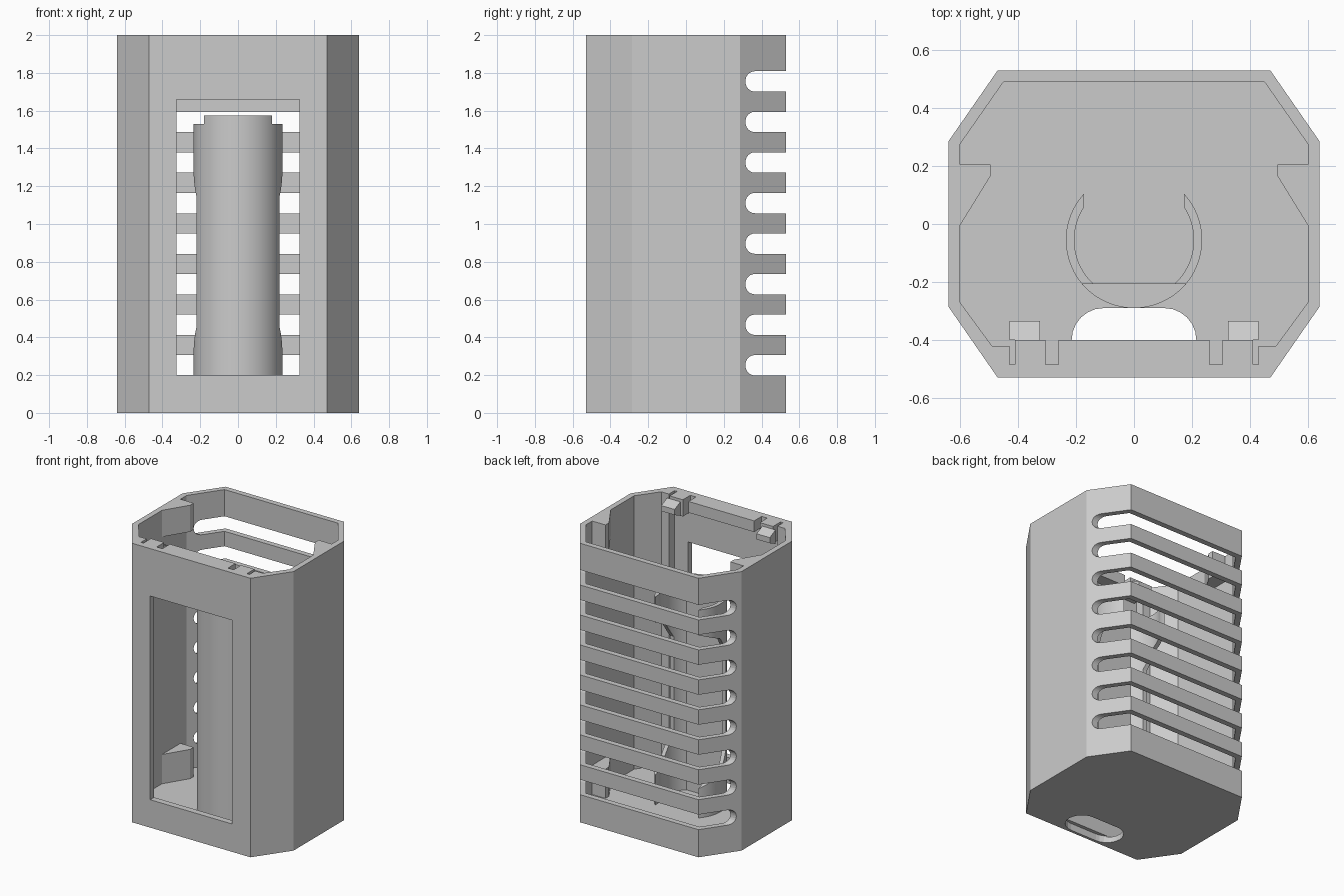
import bpy
import bmesh
from math import cos, sin, radians, pi

cube = bpy.data.objects.get("Cube")
if cube:
    bpy.data.objects.remove(cube, do_unlink=True)

grey = bpy.data.materials.new("plain grey")
grey.use_nodes = True
colour = (0.6, 0.6, 0.6, 1)
grey.diffuse_color = colour
grey.node_tree.nodes["Principled BSDF"].inputs["Base Color"].default_value = colour


def prism(name, pts, lo, hi, axis="z"):
    """Extrude an outline: (x, y) along z, (y, z) along x, or (x, z) along y."""
    place = {"z": lambda a, b, t: (a, b, t),
             "x": lambda a, b, t: (t, a, b),
             "y": lambda a, b, t: (a, t, b)}[axis]
    bm = bmesh.new()
    ends = [[bm.verts.new(place(a, b, t)) for a, b in pts] for t in (lo, hi)]
    bm.faces.new(ends[0])
    bm.faces.new(ends[1])
    n = len(pts)
    for i in range(n):
        j = (i + 1) % n
        bm.faces.new((ends[0][i], ends[0][j], ends[1][j], ends[1][i]))
    bmesh.ops.recalc_face_normals(bm, faces=bm.faces)
    mesh = bpy.data.meshes.new(name)
    bm.to_mesh(mesh)
    bm.free()
    mesh.materials.append(grey)
    obj = bpy.data.objects.new(name, mesh)
    bpy.context.collection.objects.link(obj)
    return obj


def rect(a0, a1, b0, b1):
    return [(a0, b0), (a1, b0), (a1, b1), (a0, b1)]


def arc(cx, cy, r, start, end, steps):
    angles = [radians(start + (end - start) * i / steps) for i in range(steps + 1)]
    return [(cx + r * cos(a), cy + r * sin(a)) for a in angles]


def mirrored(half):
    """Complete an outline given its +x half from front to back."""
    return half + [(-x, y) for x, y in reversed(half)]


def cut(obj, cutter):
    mod = obj.modifiers.new("cut", "BOOLEAN")
    mod.operation = "DIFFERENCE"
    mod.solver = "EXACT"
    mod.object = cutter
    bpy.context.view_layer.objects.active = obj
    bpy.ops.object.modifier_apply(modifier=mod.name)
    bpy.data.objects.remove(cutter, do_unlink=True)


# Hollow eight-sided housing with a thin front panel
FLOOR = 0.04
housing = prism("housing", mirrored([(0.47, -0.53), (0.64, -0.285), (0.64, 0.285), (0.47, 0.53)]), 0, 2)
cut(housing, prism("cavity", mirrored([(0.49, -0.42), (0.6, -0.27), (0.6, 0.275), (0.45, 0.49)]), FLOOR, 2.1))
cut(housing, prism("panel_recess", rect(-0.43, 0.43, -0.485, -0.4), FLOOR, 2.1))
cut(housing, prism("window", rect(-0.325, 0.325, 0.2, 1.66), -0.6, -0.45, "y"))

# Rounded cable hole in the floor
hole = arc(0.105, -0.4, 0.11, -90, 90, 12) + arc(-0.105, -0.4, 0.11, 90, 270, 12)
cut(housing, prism("cable_hole", hole, -0.1, FLOOR + 0.01))

# Cooling slots wrapping round the back, with rounded ends
for i in range(8):
    z = 0.198 + 0.2147 * i
    end = arc(0.365, z + 0.057, 0.05, 180, 270, 6)
    end = [(y, v - 0.007) for y, v in end]
    top = [(y, 2 * z + 0.108 - v) for y, v in reversed(end)]
    slot = end + [(0.7, z), (0.7, z + 0.108)] + top
    cut(housing, prism("slot", slot, -0.8, 0.8, "x"))

# Corner brackets on the side walls, top and bottom
for side, s in (("left", 1), ("right", -1)):
    outline = [(s * 0.6, 0.205), (s * 0.495, 0.205), (s * 0.495, 0.165), (s * 0.6, -0.005)]
    prism(side + "_lower_bracket", outline, FLOOR, 0.25)
    prism(side + "_upper_bracket", outline, 1.81, 2)

# Panel top bar and the snap clips beside it
prism("top_bar", rect(-0.26, 0.26, -0.485, -0.4), 1.92, 2)
clip = [(-0.485, 1.88), (-0.485, 2), (-0.4, 2), (-0.4, 1.98),
        (-0.335, 1.95), (-0.335, 1.91), (-0.4, 1.88)]
for side, s in (("left", 1), ("right", -1)):
    a, b = sorted((s * 0.305, s * 0.41))
    prism(side + "_clip_arm", rect(a, b, -0.485, -0.4), 1.88, 2)
    a, b = sorted((s * 0.325, s * 0.43))
    prism(side + "_clip_hook", clip[3:], a, b, "x")

# Open-backed round holder with a cut-away middle
CY, R = -0.055, 0.235
outer = arc(0, CY, R, 137, 403, 64)
inner = arc(0, CY, 0.206, -47, 32, 20)
holder_outline = outer + [(x, y) for x, y in reversed(inner)] + [(-x, y) for x, y in inner]
holder = prism("holder", holder_outline, FLOOR, 1.53)
cutaway = [(-0.135, 0.45), (-0.055, 0.32), (0.13, 0.24), (0.13, 1.36), (-0.055, 1.28), (-0.135, 1.15)]
cut(holder, prism("cutaway", cutaway, -0.4, 0.4, "x"))

# Slightly taller solid front of the holder
front = prism("holder_front", arc(0, CY, R, 219.7, 320.3, 28), FLOOR, 1.575)

for obj in (holder, front):
    bpy.ops.object.select_all(action="DESELECT")
    obj.select_set(True)
    bpy.context.view_layer.objects.active = obj
    bpy.ops.object.shade_smooth_by_angle(angle=pi / 6)
